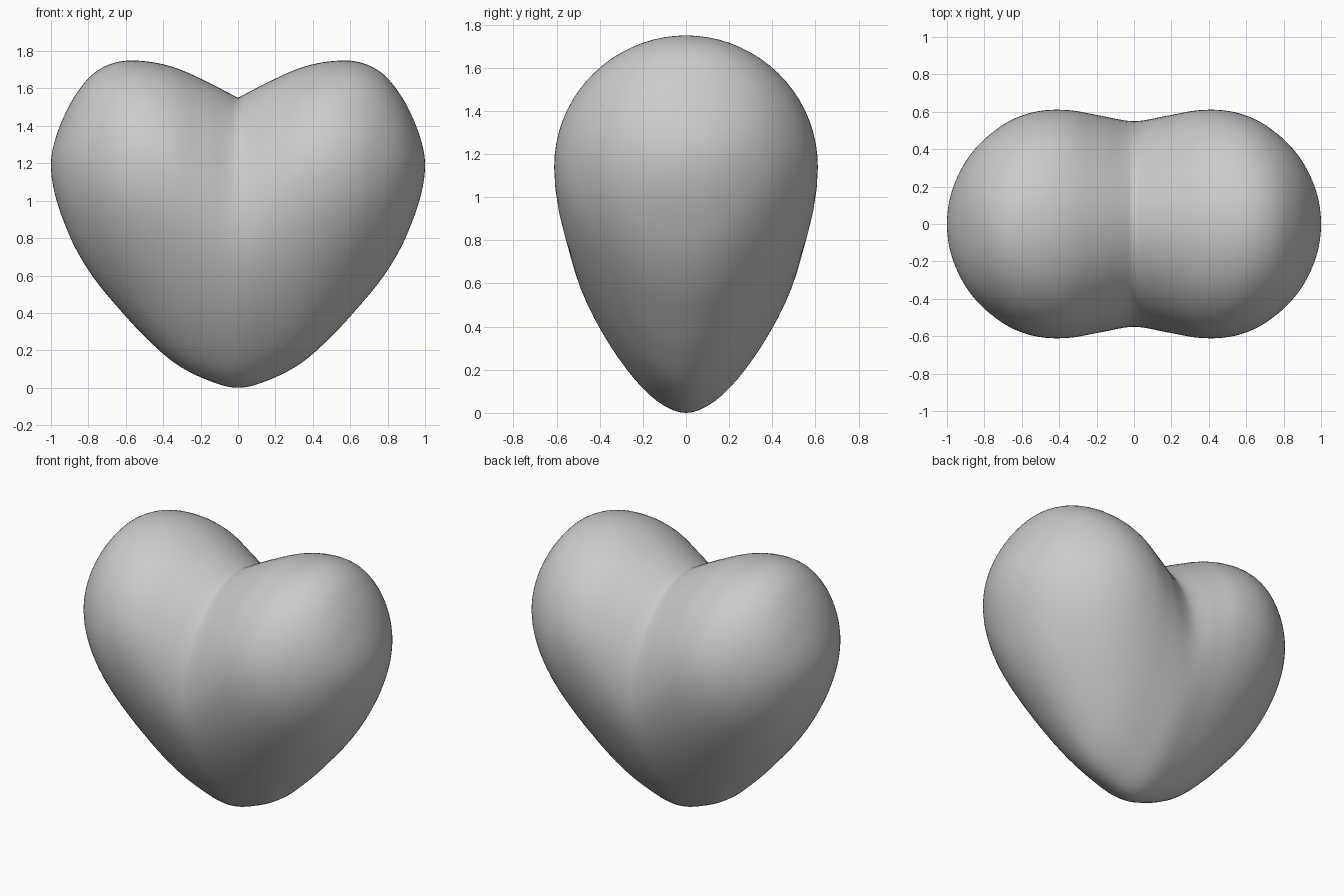
import bpy, bmesh, math

if "Cube" in bpy.data.objects:
    bpy.data.objects.remove(bpy.data.objects["Cube"])

# Profiles of one lobe, sampled every 10 degrees with x = sin(angle)
TOP = [1.55, 1.64, 1.713, 1.746, 1.742, 1.685, 1.57, 1.43, 1.30, 1.19]
BOTTOM = [0.0, 0.045, 0.135, 0.275, 0.43, 0.58, 0.74, 0.91, 1.06, 1.19]
WIDTH = [0.55, 0.578, 0.608, 0.605, 0.562, 0.482, 0.382, 0.262, 0.134, 0.0]
WAIST = [0.88, 0.99, 1.11, 1.16, 1.17, 1.18, 1.19, 1.19, 1.19, 1.19]


def curve(values, s, crease=False):
    """Smooth interpolation; s runs 0..1 from the middle plane to the outer side."""
    start = 2 * values[0] - values[1] if crease else values[1]
    p = [start] + values + [2 * values[-1] - values[-2]]
    f = s * (len(values) - 1)
    i = min(int(f), len(values) - 2)
    t = f - i
    a, b, c, d = p[i:i + 4]
    return b + 0.5 * t * (c - a + t * (2 * a - 5 * b + 4 * c - d + t * (3 * (b - c) + d - a)))


SLICES, SEGMENTS = 56, 72
bm = bmesh.new()
rings = []
for k in range(SLICES + 1):
    s = k / SLICES
    x = math.sin(s * math.pi / 2)
    top, bottom = curve(TOP, s, True), curve(BOTTOM, s)
    width, waist = curve(WIDTH, s), curve(WAIST, s)
    ring = []
    for j in range(SEGMENTS):
        a = 2 * math.pi * j / SEGMENTS
        u, c = math.sin(a), math.cos(a)
        if u >= 0:
            # round upper half
            y, z = c, waist + (top - waist) * u
        else:
            # tapered lower half, rounder toward the outside
            m = 0.6 * (-u) ** 1.5
            m += (1 - m) * x ** 3
            y = m * c + (1 - m) * c * abs(c)
            z = waist + (waist - bottom) * u
        ring.append(bm.verts.new((x, y * width, z)))
    rings.append(ring)

for r0, r1 in zip(rings, rings[1:]):
    for j in range(SEGMENTS):
        n = (j + 1) % SEGMENTS
        bm.faces.new((r0[j], r0[n], r1[n], r1[j]))
bmesh.ops.remove_doubles(bm, verts=rings[-1], dist=0.0001)

# Mirror the lobe and weld along the middle
bmesh.ops.mirror(bm, geom=bm.verts[:] + bm.edges[:] + bm.faces[:],
                 axis='X', merge_dist=0.0001)
bmesh.ops.remove_doubles(bm, verts=bm.verts[:], dist=0.0001)
bmesh.ops.recalc_face_normals(bm, faces=bm.faces[:])
for f in bm.faces:
    f.smooth = True

mesh = bpy.data.meshes.new("heart")
bm.to_mesh(mesh)
bm.free()
heart = bpy.data.objects.new("heart", mesh)
bpy.context.collection.objects.link(heart)
